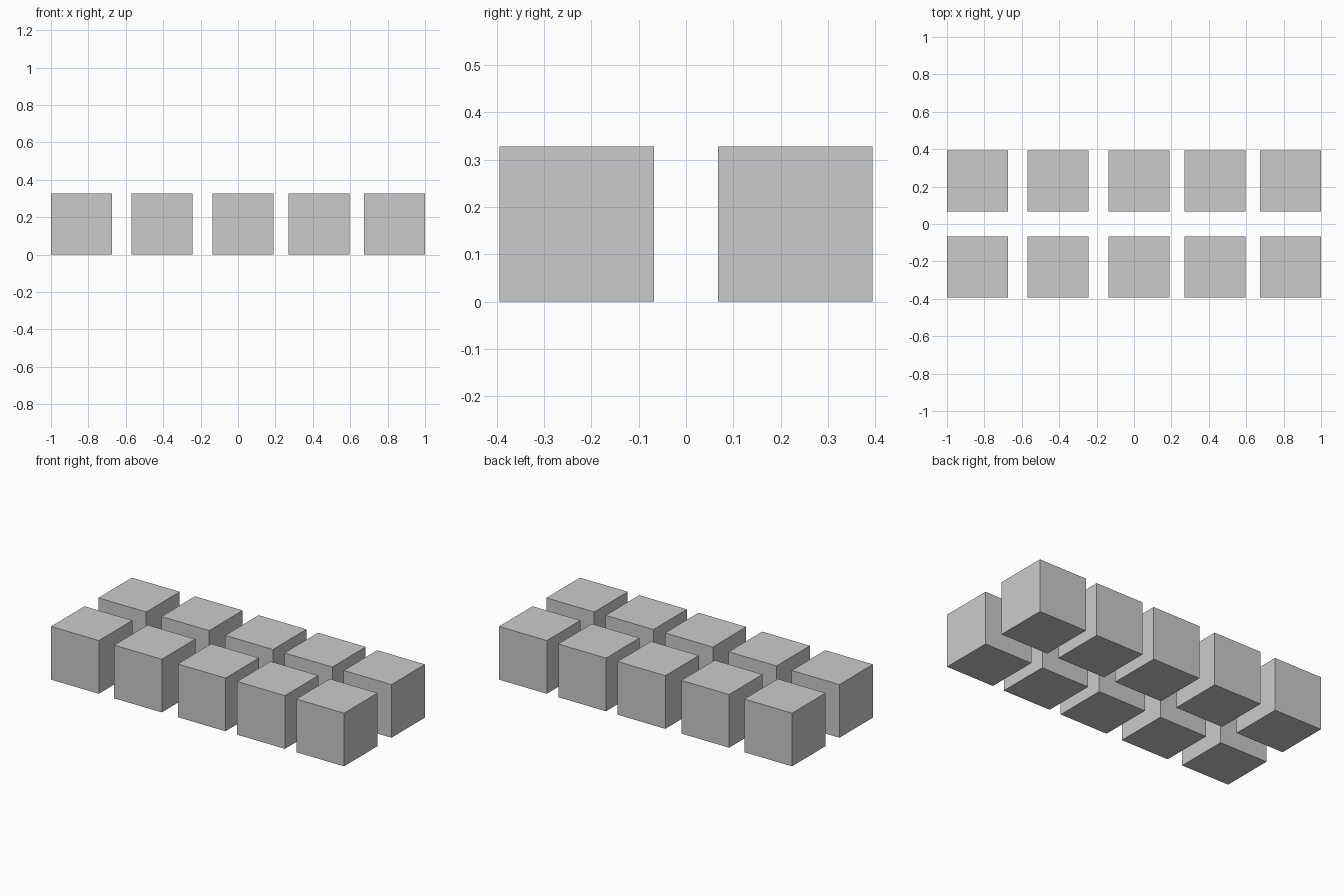
import bpy

if "Cube" in bpy.data.objects:
    bpy.data.objects.remove(bpy.data.objects["Cube"])

SIZE = (0.326, 0.326, 0.328)                      # each block
COLUMNS = (-0.837, -0.407, 0.028, 0.433, 0.837)   # uneven column spacing
ROWS = {"front": -0.231, "back": 0.231}


def block(name, x, y):
    bpy.ops.mesh.primitive_cube_add(size=1, location=(x, y, SIZE[2] / 2))
    obj = bpy.context.object
    obj.name = name
    obj.scale = SIZE
    bpy.ops.object.transform_apply(location=False, rotation=False, scale=True)


# Two rows of five separate blocks
for row, y in ROWS.items():
    for i, x in enumerate(COLUMNS, 1):
        block(f"{row}_block_{i}", x, y)
